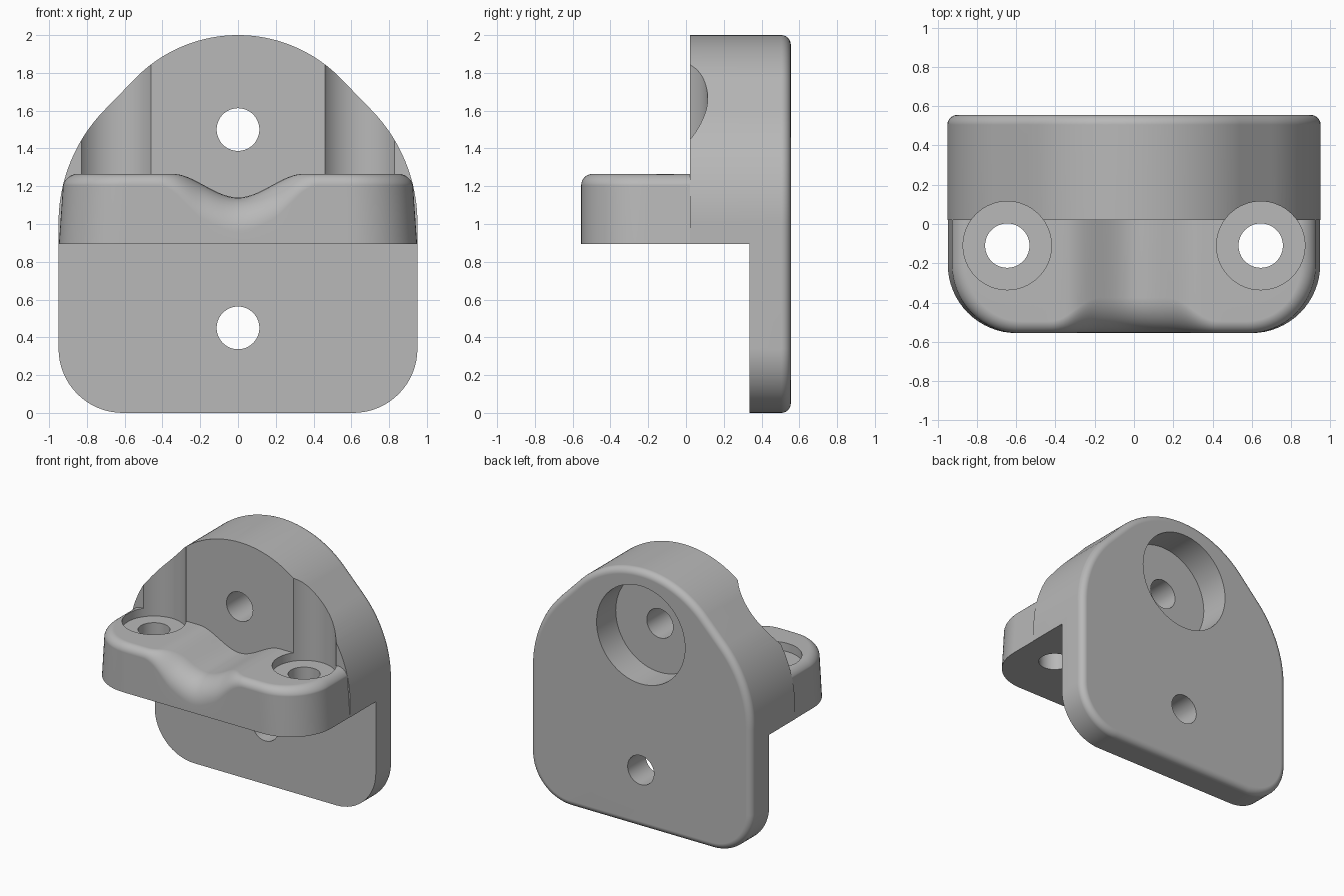
import bpy, bmesh
from math import sin, cos, radians, sqrt, pi
from mathutils import Vector, Matrix

cube = bpy.data.objects.get("Cube")
if cube:
    bpy.data.objects.remove(cube)

HALF_W = 0.95
BACK, BLOCK_FRONT, SHELF_FRONT, PLATE_FRONT = 0.555, 0.02, -0.555, 0.335
SHELF_BOTTOM, SHELF_TOP = 0.895, 1.265
SIDE_R, SIDE_Z = 0.853, 1.007

grey = bpy.data.materials.new("plain grey")
grey.use_nodes = True
grey.diffuse_color = (0.48, 0.48, 0.48, 1)
grey.node_tree.nodes["Principled BSDF"].inputs["Base Color"].default_value = grey.diffuse_color


def finish(bm, name):
    bmesh.ops.remove_doubles(bm, verts=bm.verts, dist=1e-5)
    bmesh.ops.recalc_face_normals(bm, faces=bm.faces)
    mesh = bpy.data.meshes.new(name)
    bm.to_mesh(mesh)
    bm.free()
    mesh.materials.append(grey)
    obj = bpy.data.objects.new(name, mesh)
    bpy.context.collection.objects.link(obj)
    return obj


def arc(cx, cy, r, start, end, n):
    angles = [radians(start + (end - start) * i / n) for i in range(n + 1)]
    return [(cx + r * cos(a), cy + r * sin(a)) for a in angles]


def smooth(t):
    t = max(0, min(1, t))
    return t * t * (3 - 2 * t)


# Bracket body: rounded outline with a filleted back edge
def outline(inset):
    half = (arc(0.61, 0.34, 0.34 - inset, -90, 0, 16)
            + arc(HALF_W - SIDE_R, SIDE_Z, SIDE_R - inset, 0, 45, 20)
            + arc(0, 1.24, 0.76 - inset, 45, 90, 20))
    return half + [(-x, z) for x, z in reversed(half[:-1])]


def make_body(fillet=0.05, steps=6):
    bm = bmesh.new()
    rings = [(0, BLOCK_FRONT)]
    for i in range(steps + 1):
        a = pi / 2 * i / steps
        rings.append((fillet * (1 - cos(a)), BACK - fillet * (1 - sin(a))))
    loops = [[bm.verts.new((x, y, z)) for x, z in outline(d)] for d, y in rings]
    for lo, hi in zip(loops, loops[1:]):
        for i in range(len(lo)):
            bm.faces.new((lo[i - 1], lo[i], hi[i], hi[i - 1]))
    bm.faces.new(loops[0])
    bm.faces.new(loops[-1])
    return finish(bm, "bracket_body")


# Shelf: front path swept up through a fillet that widens at the central saddle
def half_width(z):
    return HALF_W - SIDE_R + sqrt(SIDE_R ** 2 - max(0, z - SIDE_Z) ** 2)


def saddle(x):
    return 1.14 + (SHELF_TOP - 1.14) * smooth(abs(x) / 0.36)


def make_shelf(corner=0.35, steps=8, back=0.06):
    cx, cy = HALF_W - corner, SHELF_FRONT + corner
    right = [(x, y, (x - cx) / corner, (y - cy) / corner)
             for x, y in arc(cx, cy, corner, -90, 0, 16)]
    right.append((HALF_W, back, 1, 0))
    n = 48
    front = [(cx * (2 * i / n - 1), SHELF_FRONT, 0, -1) for i in range(1, n)]
    left = [(-x, y, -nx, ny) for x, y, nx, ny in reversed(right)]

    bm = bmesh.new()
    columns = []
    for x, y, nx, ny in left + front + right:
        r = 0.06 + 0.12 * (1 - smooth((abs(x) - 0.18) / 0.26))
        col = [(x, y, SHELF_BOTTOM - 0.03)]
        for i in range(steps + 1):
            a = pi / 2 * i / steps
            d = r * (1 - cos(a))
            px = x - nx * d
            z = saddle(px) - r * (1 - sin(a))
            col.append((px * half_width(z) / HALF_W * 0.9995, y - ny * d, z))
        col.append((col[-1][0], back, col[-1][2]))
        columns.append([bm.verts.new(p) for p in col])
    for a, b in zip(columns, columns[1:]):
        for i in range(len(a) - 1):
            bm.faces.new((a[i], b[i], b[i + 1], a[i + 1]))
    bm.faces.new([c[0] for c in columns])
    bm.faces.new(columns[0][:-1] + [c[-1] for c in columns[1:-1]] + columns[-1][:-1][::-1])
    return finish(bm, "shelf")


# Cutter helpers
def cylinder(name, start, end, radius):
    start, end = Vector(start), Vector(end)
    axis = end - start
    turn = axis.to_track_quat("Z", "Y").to_matrix().to_4x4()
    bm = bmesh.new()
    bmesh.ops.create_cone(bm, cap_ends=True, segments=64, radius1=radius, radius2=radius,
                          depth=axis.length,
                          matrix=Matrix.Translation((start + end) / 2) @ turn)
    return finish(bm, name)


def box(name, lo, hi):
    lo, hi = Vector(lo), Vector(hi)
    bm = bmesh.new()
    bmesh.ops.create_cube(bm, size=1, matrix=Matrix.Translation((lo + hi) / 2)
                          @ Matrix.Diagonal((*(hi - lo), 1)))
    return finish(bm, name)


def combine(target, tool, operation):
    mod = target.modifiers.new(tool.name, "BOOLEAN")
    mod.operation, mod.solver, mod.object = operation, "EXACT", tool
    tool.hide_render = True
    bpy.context.view_layer.objects.active = target
    bpy.ops.object.modifier_apply(modifier=mod.name)
    bpy.data.objects.remove(tool)


body = make_body()
combine(body, make_shelf(), "UNION")

# Space under the shelf leaves the thin lower plate
combine(body, box("lower_gap", (-2, -2, -1), (2, PLATE_FRONT, SHELF_BOTTOM)), "DIFFERENCE")

# Wall screw holes and the round pocket in the back
for z in (0.45, 1.5):
    combine(body, cylinder("wall_hole", (0, -0.3, z), (0, 1, z), 0.113), "DIFFERENCE")
combine(body, cylinder("back_pocket", (0, 0.32, 1.5), (0, 1, 1.5), 0.38), "DIFFERENCE")

# Shelf screw holes with seats that also notch the upper block
for x in (-0.645, 0.645):
    combine(body, cylinder("screw_seat", (x, -0.11, 1.2), (x, -0.11, 2.5), 0.225), "DIFFERENCE")
    combine(body, cylinder("screw_hole", (x, -0.11, 0.5), (x, -0.11, 1.5), 0.113), "DIFFERENCE")

# Smooth curves, crisp edges
bpy.ops.object.select_all(action="DESELECT")
body.select_set(True)
bpy.context.view_layer.objects.active = body
bpy.ops.object.shade_smooth_by_angle(angle=radians(30))
weighted = body.modifiers.new("even_normals", "WEIGHTED_NORMAL")
weighted.keep_sharp = True
